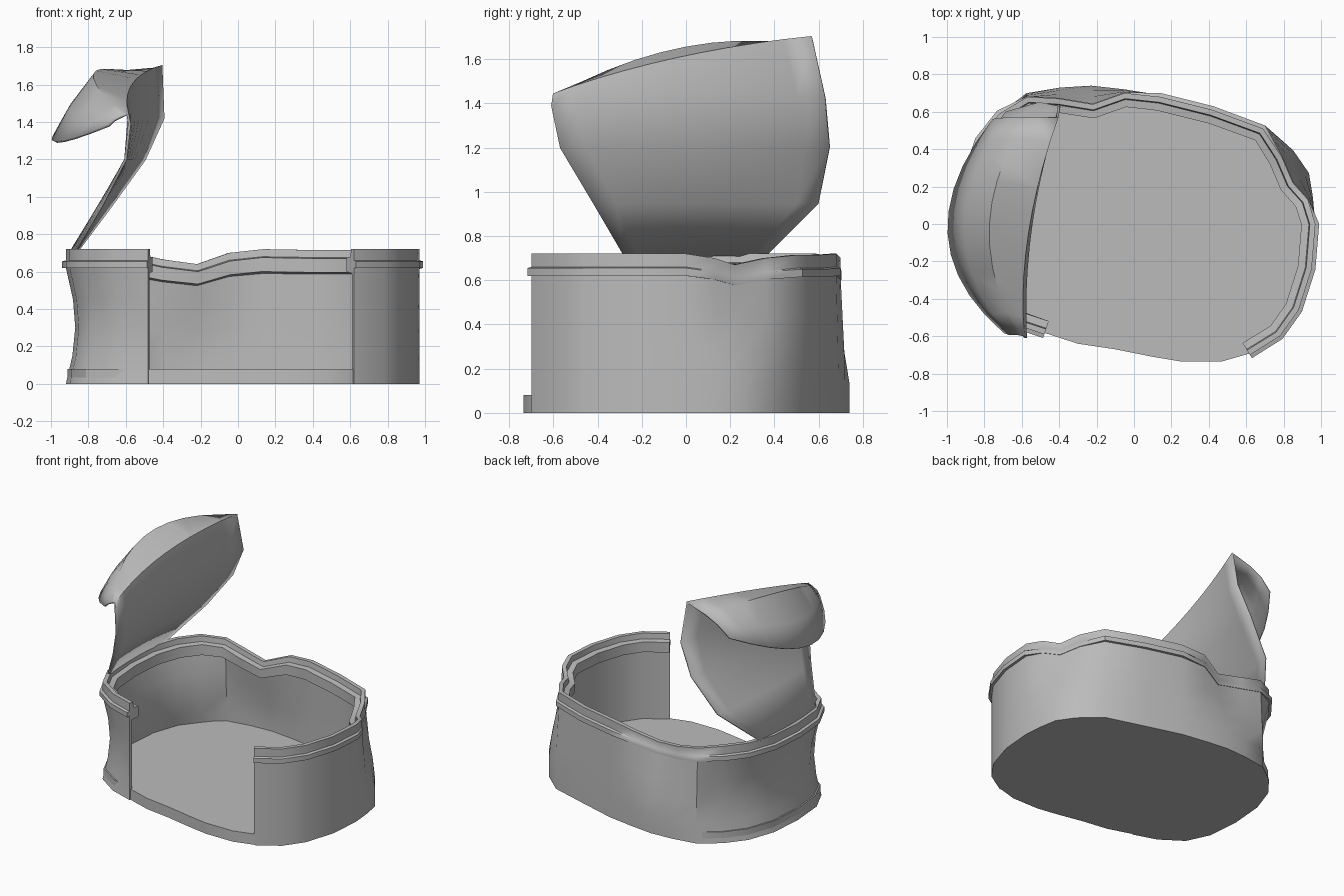
import bpy, bmesh, math
from mathutils import Vector

cube = bpy.data.objects.get("Cube")
if cube:
    bpy.data.objects.remove(cube, do_unlink=True)

metal = bpy.data.materials.new("grey metal")
metal.use_nodes = True
colour = (0.5, 0.5, 0.5, 1)
metal.diffuse_color = colour
metal.node_tree.nodes["Principled BSDF"].inputs["Base Color"].default_value = colour


def finish(name, bm, angle):
    """Turn a bmesh into a shaded object with consistent normals."""
    bmesh.ops.recalc_face_normals(bm, faces=bm.faces)
    mesh = bpy.data.meshes.new(name)
    bm.to_mesh(mesh)
    bm.free()
    mesh.materials.append(metal)
    obj = bpy.data.objects.new(name, mesh)
    bpy.context.collection.objects.link(obj)
    bpy.ops.object.select_all(action='DESELECT')
    obj.select_set(True)
    bpy.context.view_layer.objects.active = obj
    bpy.ops.object.shade_smooth_by_angle(angle=math.radians(angle))
    return obj


def bridge(bm, rows, closed=False):
    """Join neighbouring rows of vertices with quads."""
    for a, b in zip(rows, rows[1:]):
        n = len(a)
        for i in range(n if closed else n - 1):
            j = (i + 1) % n
            bm.faces.new((a[i], a[j], b[j], b[i]))


# Dented can outline: x, y, rim height, outward bulge at the base
stations = [
    (.62, -.70, .72, 0), (.78, -.60, .72, 0), (.88, -.46, .72, 0),
    (.95, -.24, .72, 0), (.97, 0, .72, 0), (.93, .13, .70, .03),
    (.85, .22, .67, .1), (.79, .36, .70, .07), (.69, .51, .715, .02),
    (.42, .61, .715, 0), (.14, .68, .72, .01), (-.05, .70, .70, .02),
    (-.22, .64, .64, .1), (-.4, .67, .665, .06), (-.57, .68, .70, .02),
    (-.72, .59, .72, 0), (-.83, .45, .72, 0), (-.90, .25, .72, 0),
    (-.92, 0, .72, 0), (-.90, -.25, .72, 0), (-.82, -.42, .72, 0),
    (-.66, -.53, .72, 0), (-.48, -.59, .72, 0)]
points = [Vector(s[:2]) for s in stations]
normals = []
for i in range(len(points)):
    t = points[min(i + 1, len(points) - 1)] - points[max(i - 1, 0)]
    normals.append(Vector((t.y, -t.x)).normalized())

# Closed wall section: outward offset, height
BEAD = .02
section = [
    (0, 0), (0, .15), (0, .3), (0, .45), (0, .62), (BEAD, .62), (BEAD, .655),
    (0, .66), (0, .72), (-.03, .72), (-.035, .68), (-.075, .675), (-.075, .60),
    (-.02, .59), (-.02, .45), (-.02, .3), (-.02, .15), (-.02, 0)]

# Side wall with rolled rim
bm = bmesh.new()
rows = []
for p, n, (x, y, top, bulge) in zip(points, normals, stations):
    row = []
    for off, h in section:
        if off == BEAD and top < .71:
            off = .004
        low = max(0, 1 - h / .62)
        pinch = .05 * math.sin(math.pi * low) if x < -.6 else 0
        q = p + n * (off + bulge * min(1, low * 1.5) - pinch)
        row.append(bm.verts.new((q.x, q.y, h * top / .72)))
    rows.append(row)
bridge(bm, rows, closed=True)
for end in (rows[0], rows[-1]):
    bm.faces.new(end)
finish("can_wall", bm, 40)

# Floor slab reaching out through the front opening
outline = [p + n * (s[3] - .008) for p, n, s in zip(points, normals, stations)]
outline += [Vector(p) for p in ((-.3, -.64), (-.1, -.67), (.1, -.71), (.25, -.735), (.47, -.735))]
bm = bmesh.new()
base = bm.faces.new([bm.verts.new((p.x, p.y, 0)) for p in outline])
side = bmesh.ops.extrude_face_region(bm, geom=[base])
bmesh.ops.translate(bm, vec=(0, 0, .08),
                    verts=[v for v in side["geom"] if isinstance(v, bmesh.types.BMVert)])
if not any(f.normal.z < -.9 and f.calc_center_median().z < .01 for f in bm.faces):
    bm.normal_update()
finish("can_floor", bm, 30)

# Peeled lid: front, middle and back point of each bend line, hinge to curled lip
bends = [
    ((-.87, -.28, .71), (-.89, .04, .71), (-.86, .36, .71)),
    ((-.73, -.42, .95), (-.74, .1, .95), (-.68, .60, .95)),
    ((-.60, -.57, 1.2), (-.58, .05, 1.2), (-.50, .65, 1.2)),
    ((-.58, -.61, 1.39), (-.55, 0, 1.46), (-.40, .63, 1.42)),
    ((-.59, -.60, 1.44), (-.57, -.05, 1.60), (-.41, .57, 1.70)),
    ((-.62, -.59, 1.43), (-.77, 0, 1.65), (-.56, .57, 1.65)),
    ((-.66, -.59, 1.41), (-.90, -.03, 1.47), (-.66, .57, 1.60)),
    ((-.69, -.58, 1.38), (-.99, -.05, 1.30), (-.75, .56, 1.52))]
bm = bmesh.new()
rows = []
COLUMNS = 10
for front, mid, back in bends:
    a, m, b = Vector(front), Vector(mid), Vector(back)
    control = 2 * m - (a + b) / 2
    row = []
    for i in range(COLUMNS + 1):
        t = i / COLUMNS
        row.append(bm.verts.new(a * (1 - t) ** 2 + control * 2 * t * (1 - t) + b * t * t))
    rows.append(row)
bridge(bm, rows)
lid = finish("peeled_lid", bm, 50)
shell = lid.modifiers.new("thickness", 'SOLIDIFY')
shell.thickness = .015
shell.offset = 0
